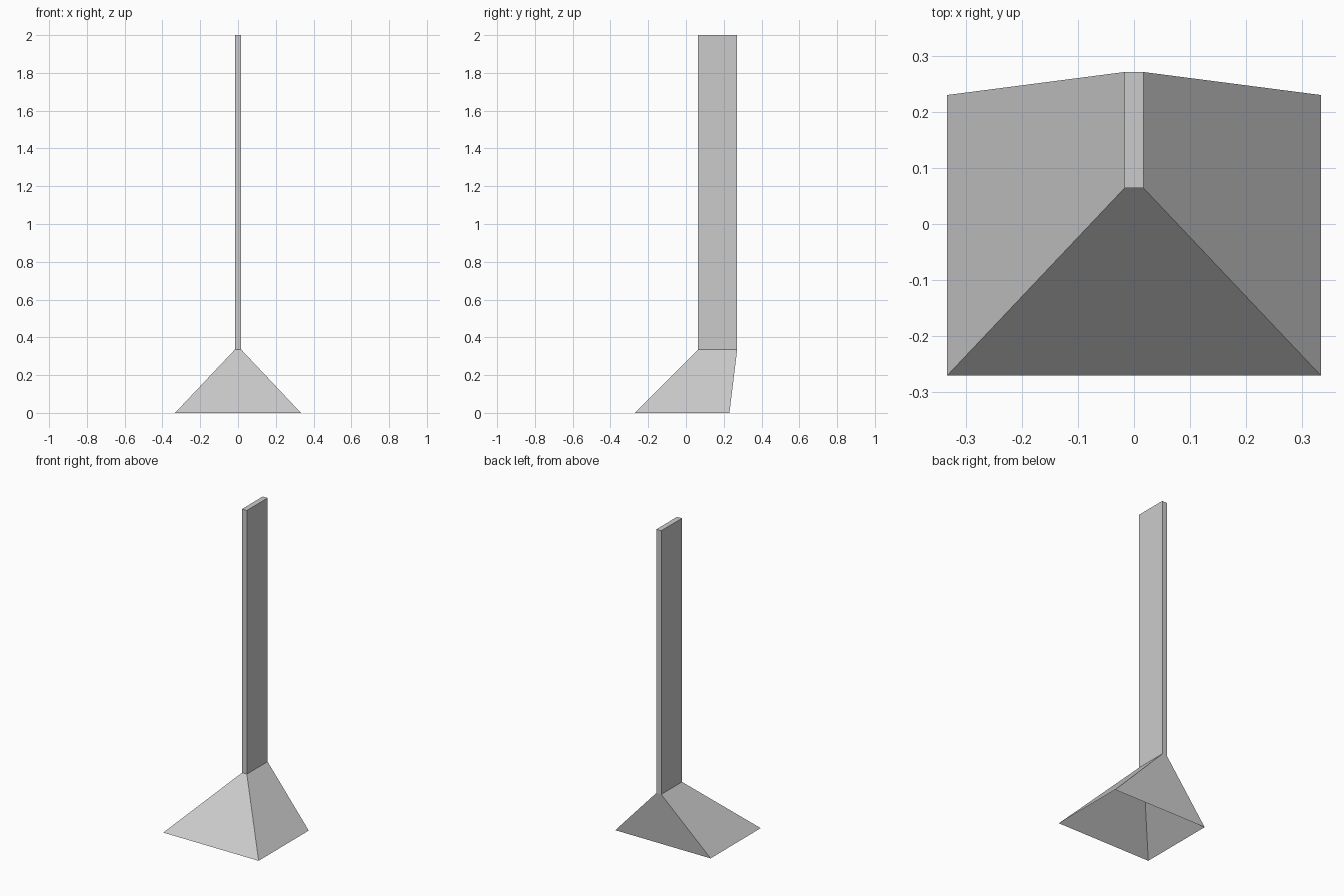
import bpy
import bmesh

cube = bpy.data.objects.get("Cube")
if cube:
    bpy.data.objects.remove(cube, do_unlink=True)

# Single grey metal
metal = bpy.data.materials.new("grey_metal")
metal.use_nodes = True
colour = (0.6, 0.6, 0.6, 1)
metal.diffuse_color = colour
metal.node_tree.nodes["Principled BSDF"].inputs["Base Color"].default_value = colour


def ring(bm, half_width, front, back, z):
    """Rectangle of vertices at height z, counter-clockwise from above."""
    return [bm.verts.new((x, y, z)) for x, y in (
        (-half_width, front), (half_width, front),
        (half_width, back), (-half_width, back))]


def loft(bm, lower, upper):
    for i in range(4):
        j = (i + 1) % 4
        bm.faces.new((lower[i], lower[j], upper[j], upper[i]))


# Hood, open underneath, rising into a thin flue with a closed top
bm = bmesh.new()
rim = ring(bm, 0.333, -0.27, 0.23, 0)
neck = ring(bm, 0.017, 0.064, 0.271, 0.335)
top = ring(bm, 0.017, 0.064, 0.271, 2)
loft(bm, rim, neck)
loft(bm, neck, top)
bm.faces.new(top)

mesh = bpy.data.meshes.new("hood_and_flue")
bm.to_mesh(mesh)
bm.free()
mesh.materials.append(metal)
hood = bpy.data.objects.new("hood_and_flue", mesh)
bpy.context.collection.objects.link(hood)
